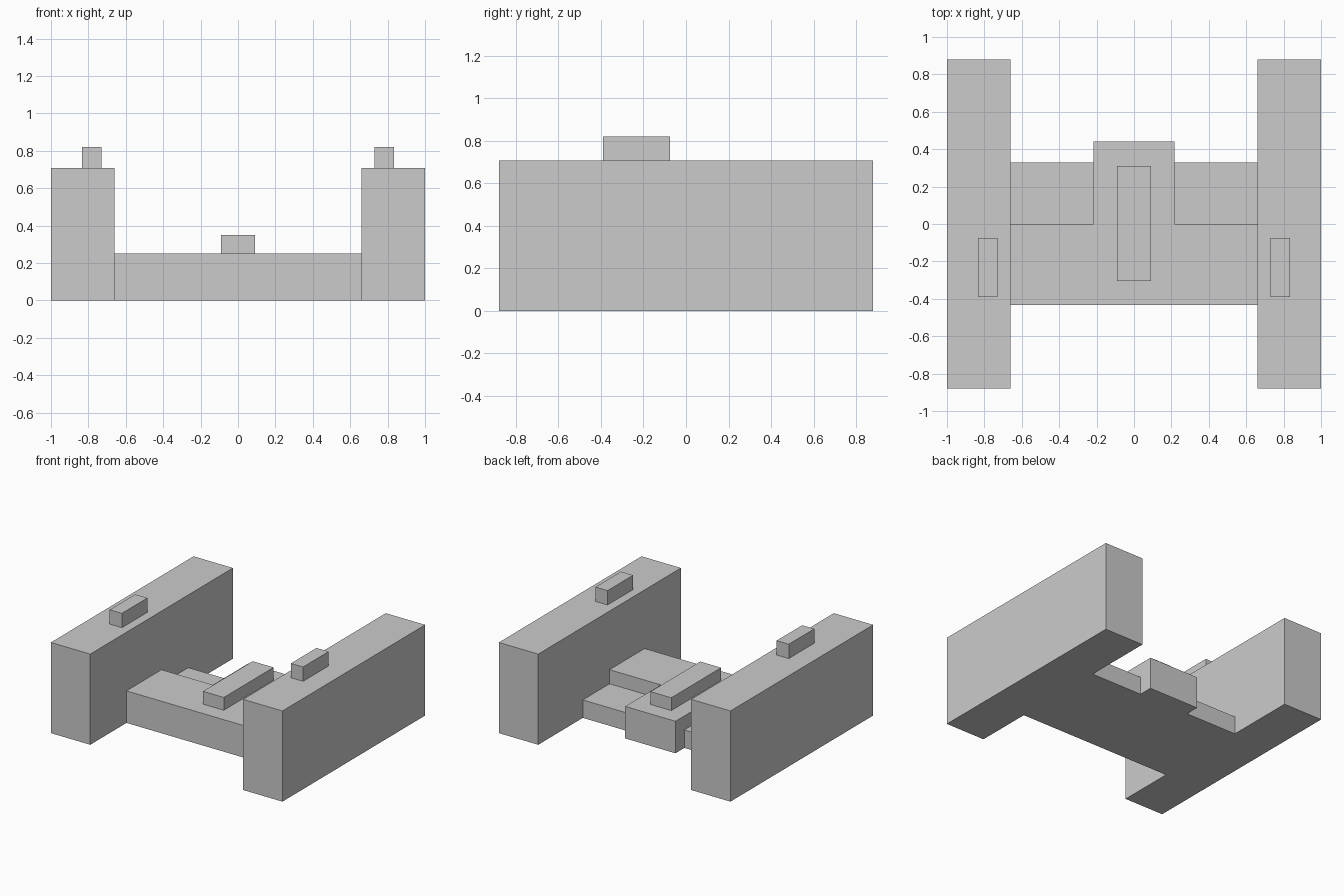
import bpy, bmesh

if "Cube" in bpy.data.objects:
    bpy.data.objects.remove(bpy.data.objects["Cube"])


def prism(name, outline, z0, z1):
    """Extrude a counter-clockwise plan outline from z0 up to z1."""
    bm = bmesh.new()
    base = bm.faces.new([bm.verts.new((x, y, z0)) for x, y in outline])
    top = bmesh.ops.extrude_face_region(bm, geom=[base], use_keep_orig=True)
    moved = [g for g in top["geom"] if isinstance(g, bmesh.types.BMVert)]
    bmesh.ops.translate(bm, verts=moved, vec=(0, 0, z1 - z0))
    bmesh.ops.recalc_face_normals(bm, faces=bm.faces)
    mesh = bpy.data.meshes.new(name)
    bm.to_mesh(mesh)
    bm.free()
    obj = bpy.data.objects.new(name, mesh)
    bpy.context.collection.objects.link(obj)
    return obj


def box(name, x0, x1, y0, y1, z0, z1):
    return prism(name, [(x0, y0), (x1, y0), (x1, y1), (x0, y1)], z0, z1)


# Parts repeated on both sides: tall block, its top tab, low rear step
for side, s in (("left", -1), ("right", 1)):
    for part, xa, xb, y0, y1, z0, z1 in (
        ("side_block", 0.66, 1.0, -0.88, 0.88, 0, 0.708),
        ("top_tab", 0.73, 0.835, -0.39, -0.075, 0.708, 0.82),
        ("rear_step", 0.217, 0.66, 0, 0.33, 0, 0.14),
    ):
        x0, x1 = sorted((s * xa, s * xb))
        box(f"{side}_{part}", x0, x1, y0, y1, z0, z1)

# T-shaped bridge: wide front slab with a tongue to the rear
prism("bridge", [(-0.66, -0.433), (0.66, -0.433), (0.66, 0), (0.217, 0),
                 (0.217, 0.44), (-0.217, 0.44), (-0.217, 0), (-0.66, 0)], 0, 0.25)

# Raised bar along the middle
box("centre_bar", -0.09, 0.09, -0.304, 0.31, 0.25, 0.35)
